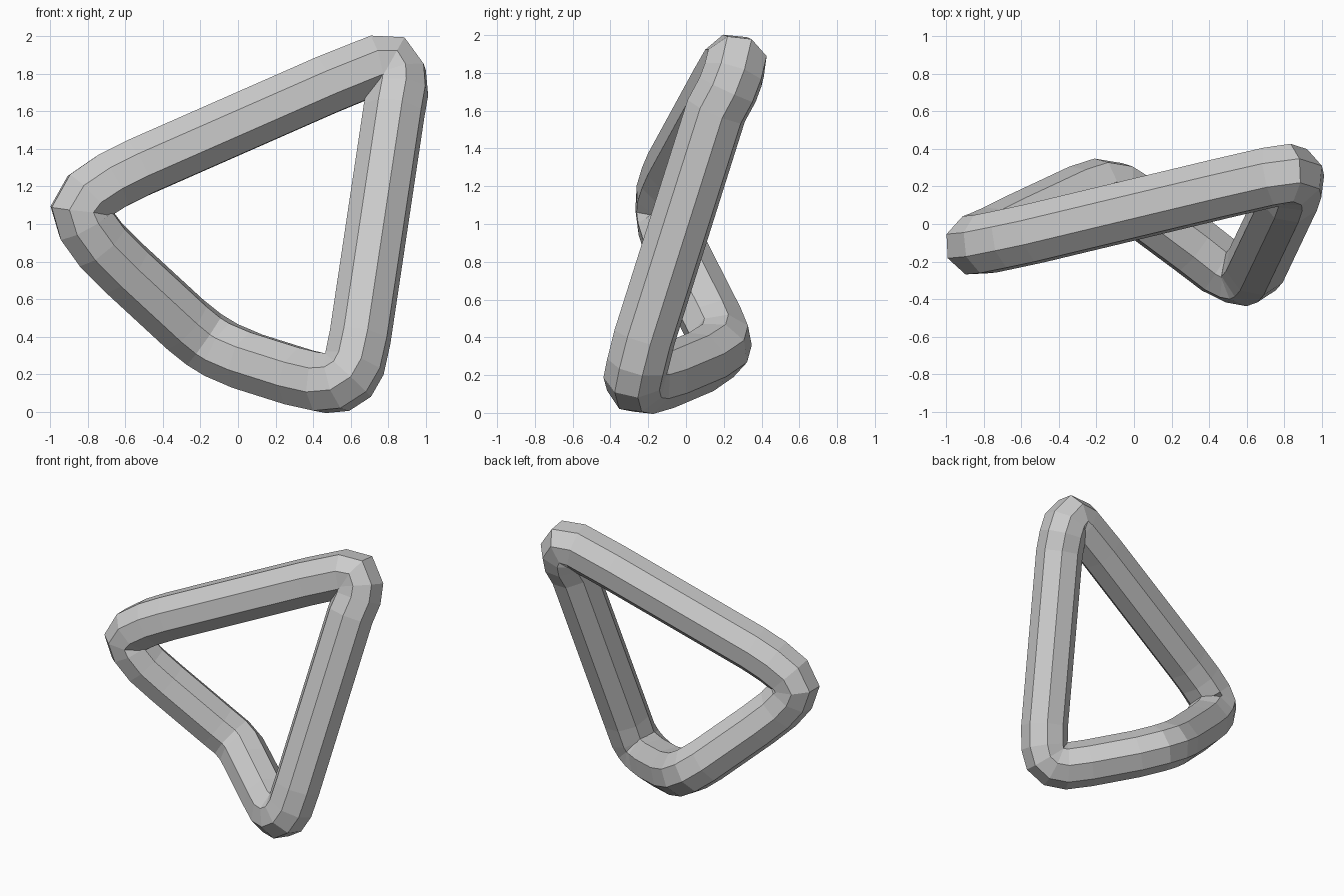
import bpy

cube = bpy.data.objects.get("Cube")
if cube:
    bpy.data.objects.remove(cube, do_unlink=True)

# One neutral colour
grey = bpy.data.materials.new("light_grey")
grey.use_nodes = True
colour = (0.6, 0.6, 0.6, 1)
grey.diffuse_color = colour
grey.node_tree.nodes["Principled BSDF"].inputs["Base Color"].default_value = colour

# Centre line of the closed loop, one group per bend
top_bend = [(.83, .16, 1.6), (.85, .22, 1.71), (.845, .25, 1.79), (.81, .265, 1.85), (.73, .25, 1.845)]
left_bend = [(.47, .19, 1.74), (-.53, -.05, 1.3), (-.67, -.08, 1.23), (-.79, -.105, 1.15),
             (-.84, -.11, 1.075), (-.81, -.1, 1.0), (-.73, -.065, .89), (-.6, 0, .76)]
back_bend = [(-.28, .15, .465), (-.18, .185, .385), (-.09, .17, .33), (.05, .08, .27)]
bottom_bend = [(.32, -.12, .185), (.45, -.22, .155), (.53, -.26, .16), (.585, -.27, .195),
               (.62, -.255, .26), (.65, -.22, .4)]
path = top_bend + left_bend + back_bend + bottom_bend

# Eight-sided tube swept along the loop
curve = bpy.data.curves.new("bent_loop", "CURVE")
curve.dimensions = "3D"
curve.twist_mode = "MINIMUM"
curve.bevel_depth = 0.168
curve.bevel_resolution = 2
spline = curve.splines.new("POLY")
spline.points.add(len(path) - 1)
for point, co in zip(spline.points, path):
    point.co = (*co, 1)
spline.use_cyclic_u = True
spline.use_smooth = False
curve.materials.append(grey)

loop = bpy.data.objects.new("bent_loop", curve)
bpy.context.collection.objects.link(loop)
bpy.ops.object.select_all(action="DESELECT")
loop.select_set(True)
bpy.context.view_layer.objects.active = loop
bpy.ops.object.convert(target="MESH")
